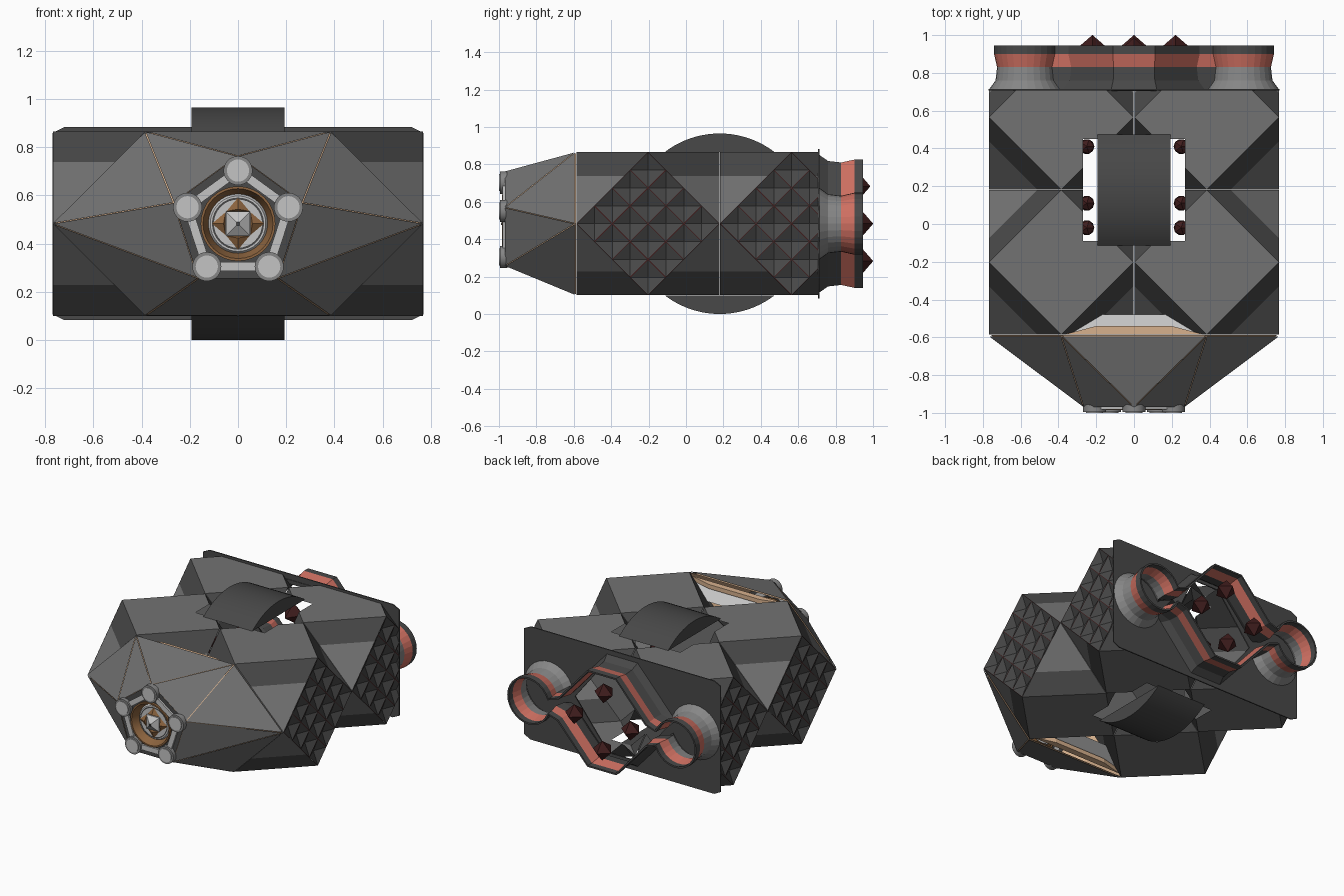
import bpy, bmesh, math
from mathutils import Vector, Matrix

if "Cube" in bpy.data.objects:
    bpy.data.objects.remove(bpy.data.objects["Cube"])

ZC, H = 0.4825, 0.385


def mat(name, *c):
    m = bpy.data.materials.new(name)
    m.diffuse_color = (*c, 1)
    m.use_nodes = True
    m.node_tree.nodes["Principled BSDF"].inputs["Base Color"].default_value = m.diffuse_color
    return m


GREY = mat("body_grey", .17, .17, .17)
DARK = mat("dark_grey", .065, .065, .065)
MAROON = mat("maroon", .05, .012, .012)
SALMON = mat("salmon", .62, .16, .12)
LIGHT = mat("light_grey", .55, .55, .55)
MID = mat("mid_grey", .24, .24, .24)
TAN = mat("tan", .68, .44, .27)
BROWN = mat("brown", .27, .13, .05)


def finish(name, bm, *mats, smooth=False):
    me = bpy.data.meshes.new(name)
    bm.to_mesh(me)
    bm.free()
    for m in mats:
        me.materials.append(m)
    ob = bpy.data.objects.new(name, me)
    bpy.context.collection.objects.link(ob)
    if smooth:
        bpy.ops.object.select_all(action='DESELECT')
        ob.select_set(True)
        bpy.context.view_layer.objects.active = ob
        bpy.ops.object.shade_smooth_by_angle(angle=math.radians(30))
    return ob


def mesh(name, verts, faces, m, smooth=False):
    bm = bmesh.new()
    vs = [bm.verts.new(v) for v in verts]
    for f in faces:
        bm.faces.new([vs[i] for i in f])
    bmesh.ops.recalc_face_normals(bm, faces=bm.faces)
    return finish(name, bm, m, smooth=smooth)


def prism(name, pts, place, a, b, m, smooth=False):
    # extrude a 2D outline between a and b
    n = len(pts)
    vs = [place(u, v, a) for u, v in pts] + [place(u, v, b) for u, v in pts]
    fs = [range(n), range(n, 2 * n)] + [(i, (i + 1) % n, n + (i + 1) % n, n + i) for i in range(n)]
    return mesh(name, vs, fs, m, smooth)


def lathe(name, prof, x, z, m, n=32, turn=0.0):
    # spin (radius, y) profile around a y axis
    vs = [(x + r * math.cos(turn + t * math.tau / n), y, z + r * math.sin(turn + t * math.tau / n))
          for r, y in prof for t in range(n)]
    fs = [(k * n + t, k * n + (t + 1) % n, (k + 1) * n + (t + 1) % n, (k + 1) * n + t)
          for k in range(len(prof) - 1) for t in range(n)]
    return mesh(name, vs, fs, m, smooth=n > 8)


def cut(bm, co, no, **kw):
    bmesh.ops.bisect_plane(bm, geom=bm.verts[:] + bm.edges[:] + bm.faces[:],
                           plane_co=co, plane_no=no, **kw)


# faceted body blocks: four hollow cuboctahedra with recessed stud panels on the outside
for sx, sname in ((-1, "left"), (1, "right")):
    for cy, rname in ((-.203, "front"), (.565, "rear")):
        c, s = Vector((sx * H, cy, ZC)), H * .993
        bm = bmesh.new()
        for a in (-1, 1):
            for b in (-1, 1):
                for v in ((a, b, 0), (a, 0, b), (0, a, b)):
                    bm.verts.new(c + Vector(v) * s)
        bmesh.ops.convex_hull(bm, input=bm.verts[:])
        side = [f for f in bm.faces if abs(f.normal.x) > .99]
        bmesh.ops.delete(bm, geom=side, context='FACES_ONLY')
        # opening around the middle rollers, and bands near the top and bottom
        for co, no in (((sx * .27, 0, 0), (1, 0, 0)), ((0, -.09, 0), (0, 1, 0)), ((0, .45, 0), (0, 1, 0)),
                       ((0, 0, ZC + .255), (0, 0, 1)), ((0, 0, ZC - .255), (0, 0, 1))):
            cut(bm, co, no)
        gone = []
        for f in bm.faces:
            p, n = f.calc_center_median(), f.normal
            if abs(p.x) < .27 and -.09 < p.y < .45:
                gone.append(f)
            if min(abs(n.x), abs(n.y), abs(n.z)) > .4 and abs(p.z - ZC) > .255:
                f.material_index = 1
        bmesh.ops.delete(bm, geom=gone, context='FACES')
        cut(bm, (0, .71, 0), (0, 1, 0), clear_outer=True)
        finish(f"{rname}_{sname}_block", bm, GREY, DARK)

        # four by four recessed pyramids
        bm = bmesh.new()
        bmesh.ops.create_grid(bm, x_segments=4, y_segments=4, size=s / math.sqrt(2))
        M = Matrix.Translation((sx * .768, cy, ZC)) @ Matrix.Rotation(sx * math.pi / 2, 4, 'Y') \
            @ Matrix.Rotation(math.pi / 4, 4, 'Z')
        bmesh.ops.transform(bm, matrix=M, verts=bm.verts[:])
        cells = bm.faces[:]
        rims = bmesh.ops.inset_individual(bm, faces=cells, thickness=.003)["faces"]
        for f in rims:
            f.material_index = 1
        bmesh.ops.poke(bm, faces=[f for f in bm.faces if f.material_index == 0], offset=-.035)
        cut(bm, (0, .71, 0), (0, 1, 0), clear_outer=True)
        finish(f"{rname}_{sname}_studs", bm, DARK, MAROON)

# curved roller caps above and below
a0 = math.asin(.3825 / .4825)
for sg, nm in ((1, "top"), (-1, "bottom")):
    arc = [(.18 + .4825 * math.cos(t), ZC + sg * .4825 * math.sin(t))
           for t in [a0 + (math.pi - 2 * a0) * i / 20 for i in range(21)]]
    prism(nm + "_roller_cap", arc, lambda u, v, w: (w, u, v), -.192, .192, DARK, True)
    # slats behind the nose
    z = ZC + sg * .33
    prism(nm + "_tan_slat", [(-.37, -.585), (.37, -.585), (.2, -.54), (-.2, -.54)],
          lambda u, v, w: (u, v, w), z, z + sg * .03, TAN)
    mesh(nm + "_light_slat", [(-.37, -.57, z), (.37, -.57, z), (.25, -.48, z - sg * .06),
                              (-.25, -.48, z - sg * .06)], [(0, 1, 2, 3)], LIGHT)

# maroon spikes beside the roller opening
for x in (-.25, .25):
    for y in (-.02, .11, .41):
        bm = bmesh.new()
        bmesh.ops.create_icosphere(bm, subdivisions=1, radius=.045,
                                   matrix=Matrix.Translation((x, y, ZC + .1)))
        finish("inner_spike", bm, MAROON)

# nose: six-sided base narrowing to a pentagon
pent = [(.28 * math.sin(k * math.tau / 5), ZC + .28 * math.cos(k * math.tau / 5)) for k in range(5)]
base = [(-.385, ZC + .3825), (.385, ZC + .3825), (.77, ZC), (.385, ZC - .3825), (-.385, ZC - .3825), (-.77, ZC)]
nv = [(x, -.593, z) for x, z in base] + [(x, -.97, z) for x, z in pent]
nf = [(0, 1, 6), (1, 7, 6), (1, 2, 7), (2, 8, 7), (2, 3, 8), (3, 4, 9, 8),
      (4, 5, 9), (5, 10, 9), (5, 0, 10), (0, 6, 10)]
mesh("nose_lining", [(x * .985, y + .006, ZC + (z - ZC) * .985) for x, y, z in nv], nf, TAN)
bm = bmesh.new()
for f in nf:
    mid = sum((Vector(nv[i]) for i in f), Vector()) / len(f)
    bm.faces.new([bm.verts.new(mid + (Vector(nv[i]) - mid) * .985) for i in f])
finish("nose_panels", bm, GREY)

# pentagon front panel with a round opening
n = 40
outer = []
for i in range(n):
    k, t = divmod(i, 8)
    p, q = pent[k], pent[(k + 1) % 5]
    outer.append((p[0] + (q[0] - p[0]) * t / 8, p[1] + (q[1] - p[1]) * t / 8))
inner = [(.15 * math.sin(i * math.tau / n), ZC + .15 * math.cos(i * math.tau / n)) for i in range(n)]
mesh("front_panel", [(x, -.968, z) for x, z in outer + inner],
     [(i, (i + 1) % n, n + (i + 1) % n, n + i) for i in range(n)], DARK)

# light bars and five round lamps
for k in range(5):
    lamp = [(.22 * math.sin(j * math.tau / 5), ZC + .22 * math.cos(j * math.tau / 5)) for j in (k, k + 1)]
    p, q = Vector(lamp[0]), Vector(lamp[1])
    d = Vector((q.y - p.y, p.x - q.x)).normalized() * .018
    prism("lamp_bar", [p + d, q + d, q - d, p - d], lambda u, v, w: (u, w, v), -.965, -.982, LIGHT)
    lathe("lamp_rim", [(.06, -.955), (.06, -.995), (.045, -.995)], p.x, p.y, MID)
    lathe("lamp_face", [(.046, -.97), (.046, -1.0), (0.0005, -1.0)], p.x, p.y, LIGHT)

# central dish
lathe("dish_ring", [(.155, -.965), (.155, -.985), (.145, -.985), (.12, -.92)], 0, ZC, BROWN)
lathe("dish_face", [(.125, -.925), (.115, -.94), (.001, -.94)], 0, ZC, LIGHT)
lathe("dish_groove", [(.108, -.943), (.100, -.943)], 0, ZC, DARK)
for k in range(4):
    a = k * math.pi / 2
    pts = [(math.cos(a + da) * r, math.sin(a + da) * r) for r, da in ((.108, 0), (.07, .75), (.07, -.75))]
    mesh("dish_star", [(u, -.945, ZC + v) for u, v in pts] +
         [(math.cos(a) * .06, -.965, ZC + math.sin(a) * .06)], [(0, 1, 3), (1, 2, 3), (2, 0, 3)], BROWN)
lathe("dish_pyramid", [(.07, -.945), (.07, -.955), (.01, -.985)], 0, ZC, LIGHT, 4, math.pi / 4)
lathe("dish_tip", [(.01, -.98), (.01, -.988), (.001, -.988)], 0, ZC, DARK, 4, math.pi / 4)

# rear plate with a six-sided opening
cu = bpy.data.curves.new("rear_plate", 'CURVE')
cu.dimensions, cu.fill_mode, cu.extrude = '2D', 'BOTH', .004
plate = [(.77, -.375), (.77, .375), (.72, .4), (-.72, .4), (-.77, .375), (-.77, -.375), (-.72, -.4), (.72, -.4)]
hole = [(.11, .33), (.37, 0), (.11, -.33), (-.11, -.33), (-.37, 0), (-.11, .33)]
for loop in (plate, hole):
    sp = cu.splines.new('POLY')
    sp.points.add(len(loop) - 1)
    for p, (x, z) in zip(sp.points, loop):
        p.co = (x, z, 0, 1)
    sp.use_cyclic_u = True
ob = bpy.data.objects.new("rear_plate", cu)
bpy.context.collection.objects.link(ob)
ob.rotation_euler, ob.location = (math.pi / 2, 0, 0), (0, .71, ZC)
cu.materials.append(DARK)
bpy.context.view_layer.objects.active = ob
ob.select_set(True)
bpy.ops.object.convert(target='MESH')

# rear ribbon: middle hexagon flowing into a ring on each side
half = [(Vector((x, z)), Vector((x, z)).normalized()) for x, z in ((.11, .335), (.34, .08))]
for i in range(25):
    a = math.radians(160 - 320 * i / 24)
    d = Vector((math.cos(a), math.sin(a)))
    half.append((Vector((.575, 0)) + d * .158, d))
half += [(Vector((x, z)), Vector((x, z)).normalized()) for x, z in ((.34, -.08), (.11, -.335))]
loop = half + [(-p, -d) for p, d in half]
layers = ((.712, .035), (.76, 0), (.83, -.008), (.9, .008), (.945, .008))
bm = bmesh.new()
rows = [[bm.verts.new((p.x + d.x * o, y, ZC + p.y + d.y * o)) for p, d in loop] for y, o in layers]
m = len(loop)
for k in range(4):
    for i in range(m):
        j = (i + 1) % m
        f = bm.faces.new((rows[k][i], rows[k][j], rows[k + 1][j], rows[k + 1][i]))
        ringed = abs(f.calc_center_median().x) > .4
        f.material_index = (2 if ringed else 0, 2 if ringed else 0, 1, 0)[k]
bmesh.ops.recalc_face_normals(bm, faces=bm.faces)
ob = finish("rear_ribbon", bm, DARK, SALMON, MID)
so = ob.modifiers.new("thickness", 'SOLIDIFY')
so.thickness = .012

# maroon rear spikes
for x, z, y in ((-.22, 0, 1.0), (.22, 0, 1.0), (0, -.2, 1.0), (0, .2, .985)):
    lathe("rear_spike", [(.001, y - .16), (.07, y - .06), (.001, y)], x, ZC + z, MAROON, 4)
